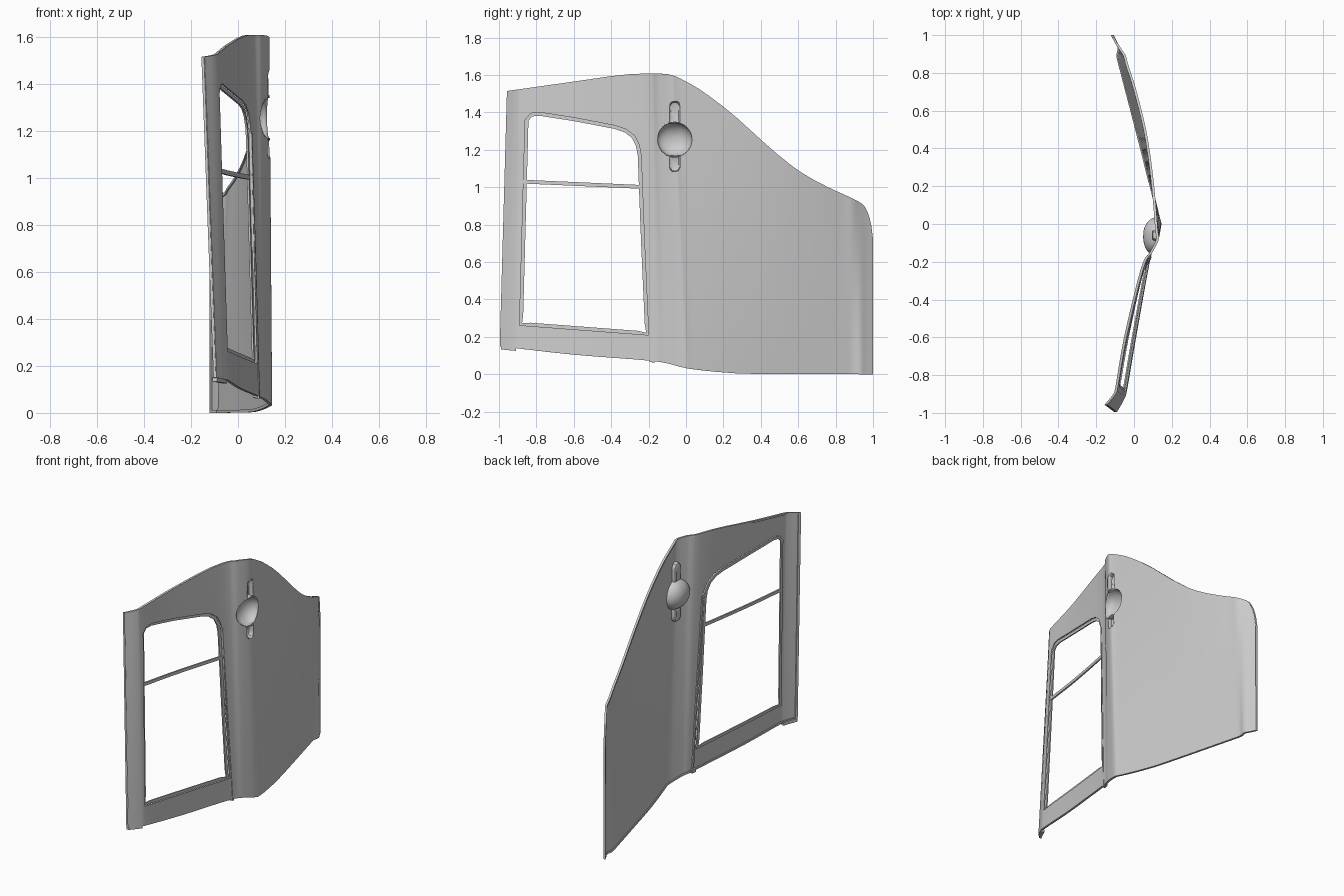
import bpy, bmesh, math
from mathutils import Vector

if "Cube" in bpy.data.objects:
    bpy.data.objects.remove(bpy.data.objects["Cube"], do_unlink=True)

grey = bpy.data.materials.new("panel grey")
grey.use_nodes = True
grey.diffuse_color = (0.6, 0.6, 0.6, 1)
grey.node_tree.nodes["Principled BSDF"].inputs["Base Color"].default_value = (0.6, 0.6, 0.6, 1)


def smooth(points, steps):
    """Catmull-Rom curve through 2D points."""
    p = [Vector(q) for q in points]
    p = [2 * p[0] - p[1]] + p + [2 * p[-1] - p[-2]]
    out = []
    for i in range(1, len(p) - 2):
        a, b, c, d = p[i - 1:i + 3]
        for s in range(steps):
            t = s / steps
            out.append(0.5 * (2 * b + (c - a) * t + (2 * a - 5 * b + 4 * c - d) * t ** 2
                              + (3 * b - a - 3 * c + d) * t ** 3))
    return out + [p[-2]]


def interp(curve, y):
    for a, b in zip(curve, curve[1:]):
        if y <= b.x:
            return a.y + (b.y - a.y) * (y - a.x) / max(b.x - a.x, 1e-6)
    return curve[-1].y


# Plan sections (y, x) at the floor and at the roof
low = smooth([(-1, -.085), (-.93, -.047), (-.87, -.03), (-.6, .015), (-.2, .085), (-.11, .113),
              (-.01, .144), (.04, .136), (.2, .096), (.5, .02), (.72, -.037), (.84, -.068),
              (.89, -.079), (.93, -.073), (.965, -.09), (1, -.107)], 4)
high = smooth([(-.955, -.145), (-.9, -.1), (-.85, -.085), (-.6, -.04), (-.23, .052), (-.15, .098),
               (-.08, .132), (-.03, .126), (.2, .108), (.5, .08), (.72, .035), (.84, -.004),
               (.89, -.018), (.93, -.065), (.965, -.09), (1, -.11)], 4)
# Side outline (y, z)
top_edge = smooth([(-.955, 1.515), (-.6, 1.565), (-.35, 1.6), (-.2, 1.608), (-.08, 1.6), (.02, 1.555),
                   (.1, 1.505), (.25, 1.39), (.45, 1.21), (.6, 1.09), (.75, 1.005), (.92, .925),
                   (.965, .88), (.99, .8), (1, .72)], 6)
bottom_edge = smooth([(-1, .15), (-.6, .105), (-.17, .07), (0, .033), (.2, .01), (.4, .002), (1, 0)], 5)


def section(z):
    return [a.lerp(b, z / 1.6) for a, b in zip(low, high)]


def surf(y, z):
    return interp(section(z), y)


def finish(name, verts, faces, thick=0, recalc=False):
    me = bpy.data.meshes.new(name)
    me.from_pydata(verts, [], faces)
    if recalc:
        bm = bmesh.new()
        bm.from_mesh(me)
        bmesh.ops.recalc_face_normals(bm, faces=bm.faces)
        bm.to_mesh(me)
        bm.free()
    me.materials.append(grey)
    ob = bpy.data.objects.new(name, me)
    bpy.context.collection.objects.link(ob)
    if thick:
        mod = ob.modifiers.new("thickness", 'SOLIDIFY')
        mod.thickness, mod.offset = thick, -1
    return ob


def select(ob):
    bpy.ops.object.select_all(action='DESELECT')
    ob.select_set(True)
    bpy.context.view_layer.objects.active = ob


def ribbon(name, path, width, front, back, closed=True):
    """Strip following the panel, from the path to its left by width."""
    n, verts, faces = len(path), [], []
    for i, p in enumerate(path):
        a = path[i - 1] if closed or i else p
        b = path[(i + 1) % n] if closed or i < n - 1 else p
        d = (b - a).normalized()
        q = p + Vector((-d.y, d.x)) * width
        xp, xq = surf(*p), surf(*q)
        verts += [(xp - front, *p), (xq - front, *q), (xq - back, *q), (xp - back, *p)]
    for i in range(n if closed else n - 1):
        j = (i + 1) % n
        faces += [(4 * i + k, 4 * j + k, 4 * j + (k + 1) % 4, 4 * i + (k + 1) % 4) for k in range(4)]
    if not closed:
        faces += [(0, 1, 2, 3), tuple(range(4 * n - 4, 4 * n))]
    return finish(name, verts, faces, recalc=True)


def dense(points, step=.06, closed=True):
    pts = [Vector(p) for p in points]
    out = []
    for a, b in zip(pts, pts[1:] + pts[:1] if closed else pts[1:]):
        k = max(1, round((b - a).length / step))
        out += [a.lerp(b, i / k) for i in range(k)]
    return out if closed else out + [pts[-1]]


def dish(name, outline, centre, floor, rings):
    """Recess sunk from the panel surface; rings hold (scale, depth share)."""
    c, n = Vector(centre), len(outline)
    verts, faces = [], []
    for scale, share in rings:
        for p in outline:
            x = surf(*p)
            verts.append((x + (floor - x) * share, *(c + (p - c) * scale)))
    for r in range(len(rings) - 1):
        for i in range(n):
            j = (i + 1) % n
            faces.append((r * n + i, r * n + j, r * n + n + j, r * n + n + i))
    faces.append(tuple(range(len(verts) - n, len(verts))))
    return finish(name, verts, faces, .004)


# Main curved panel
rows, cols = 28, len(low)
grid = []
for c in range(cols):
    zb, zt = 0, 1.5
    for _ in range(8):
        zb = interp(bottom_edge, section(zb)[c].x)
        zt = interp(top_edge, section(zt)[c].x)
    column = []
    for r in range(rows + 1):
        z = zb + (zt - zb) * r / rows
        s = section(z)[c]
        column.append((s.y, s.x, z))
    grid.append(column)
verts = [v for column in grid for v in column]
h = rows + 1
faces = [(c * h + r, c * h + h + r, c * h + h + r + 1, c * h + r + 1)
         for c in range(cols - 1) for r in range(rows)]
panel = finish("body_panel", verts, faces, .008)

# Openings: window, lamp and its two slots
window = dense([(-.89, .262), (-.2, .21), (-.222, .7), (-.24, 1.17), (-.25, 1.225), (-.275, 1.275), (-.32, 1.31),
                (-.38, 1.33), (-.6, 1.372), (-.78, 1.4), (-.83, 1.395), (-.86, 1.36)])
lamp_c, lamp_r = Vector((-.06, 1.255)), .092
lamp = [lamp_c + lamp_r * Vector((math.cos(a), math.sin(a)))
        for a in (math.tau * i / 40 for i in range(40))]


def slot(sign, length):
    end = lamp_c.y + sign * length
    near = lamp_c.y + sign * .089
    pts = [(-.087, near), (-.033, near), (-.033, end - sign * .02), (-.043, end - sign * .004),
           (-.06, end), (-.077, end - sign * .004), (-.087, end - sign * .02)]
    return dense(pts if sign > 0 else pts[::-1], .02)


slots = {"upper_slot": slot(1, .205), "lower_slot": slot(-1, .172)}
for outline in [window, lamp, *slots.values()]:
    n = len(outline)
    cutter = finish("cutter", [(x, *p) for x in (-.5, .5) for p in outline],
                    [tuple(range(n)), tuple(range(n, 2 * n))]
                    + [(i, (i + 1) % n, n + (i + 1) % n, n + i) for i in range(n)], recalc=True)
    cutter.hide_render = True
    mod = panel.modifiers.new("opening", 'BOOLEAN')
    mod.operation, mod.solver, mod.object = 'DIFFERENCE', 'EXACT', cutter
    select(panel)
    for m in list(panel.modifiers):
        bpy.ops.object.modifier_apply(modifier=m.name)
    bpy.data.objects.remove(cutter, do_unlink=True)

# Lamp bowl and slot troughs
bowl = [(math.cos(a), math.sin(a)) for a in (math.pi / 2 * i / 9 for i in range(9))]
dish("lamp_bowl", lamp, lamp_c, .052, bowl)
for name, outline in slots.items():
    mid = sum(outline, Vector((0, 0))) / len(outline)
    dish(name, outline, mid, .1, [(1, 0), (.97, .5), (.9, .9), (.75, 1)])

# Folded rim round the panel
edge = ([col[0] for col in grid] + grid[-1][1:] + [col[-1] for col in grid[-2::-1]]
        + grid[0][-2:0:-1])
ribbon("edge_rim", [Vector(v[1:]) for v in edge], .012, .003, .014)

# Window frame, rail and pillar seam
ribbon("window_frame", window, .018, .01, .018)
ribbon("window_rail", dense([(-.872, 1.02), (-.24, .992)], closed=False), .02, .008, .018, False)
seam = dense([(-.172, .062), (-.2, .6), (-.222, 1.0), (-.232, 1.19)], closed=False)
ribbon("pillar_seam", seam, .01, -.003, .016, False)

# Small mounting tabs under the lower edge
for name, y, z, w in [("front_tab", -.99, .133, .08), ("pillar_tab", -.195, .066, .03)]:
    ribbon(name, dense([(y, z), (y + w, z - w * .1)], .02, False), .02, .004, .022, False)

for ob in list(bpy.context.collection.objects):
    if ob.type == 'MESH' and grey.name in ob.data.materials:
        select(ob)
        bpy.ops.object.shade_smooth_by_angle(angle=math.radians(35))
